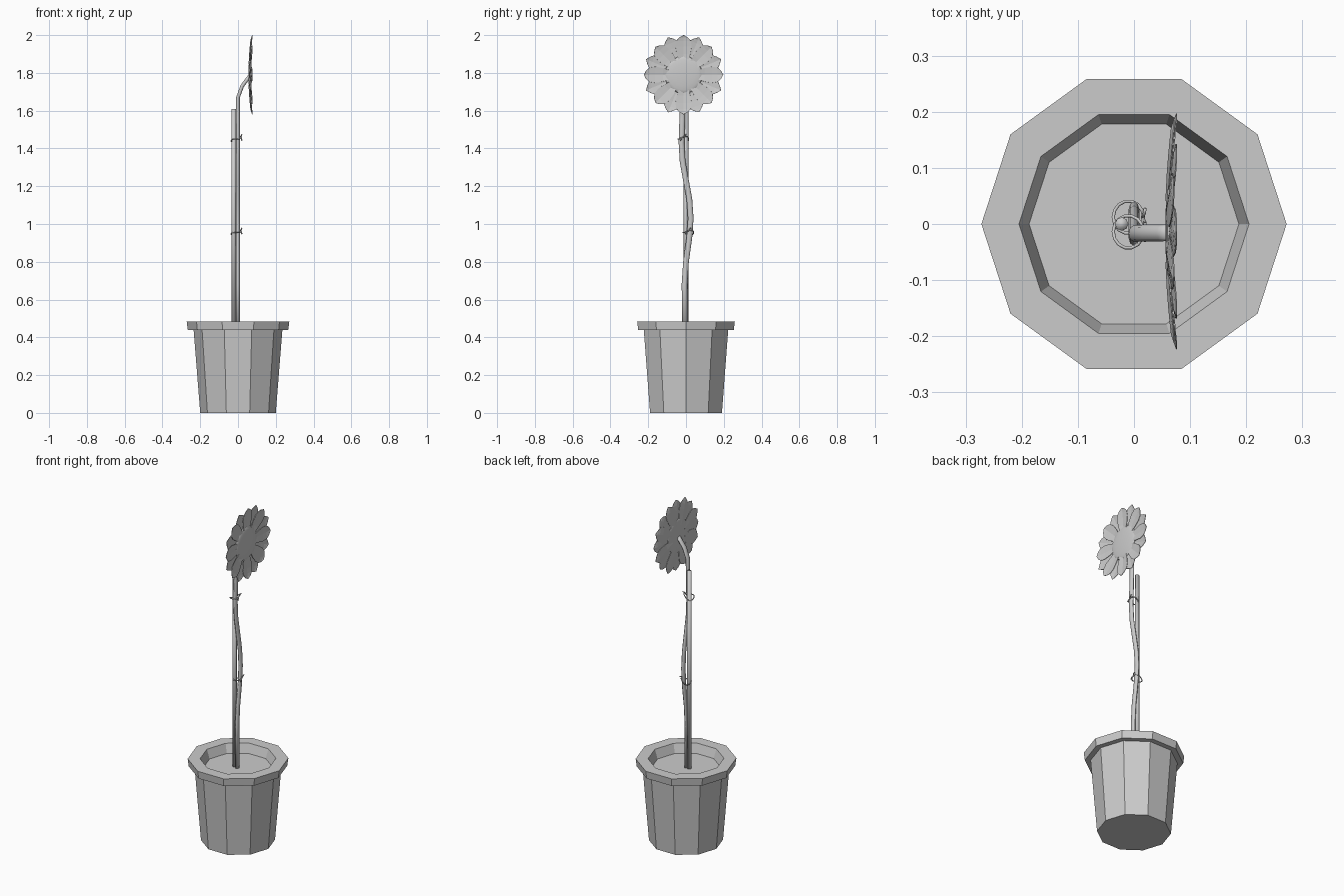
import bpy, bmesh, math
from mathutils import Vector

if "Cube" in bpy.data.objects:
    bpy.data.objects.remove(bpy.data.objects["Cube"])

def make_object(name, bm, smooth=False):
    bmesh.ops.recalc_face_normals(bm, faces=bm.faces)
    me = bpy.data.meshes.new(name)
    bm.to_mesh(me)
    bm.free()
    for p in me.polygons:
        p.use_smooth = smooth
    ob = bpy.data.objects.new(name, me)
    bpy.context.collection.objects.link(ob)
    return ob

def skin(bm, rings, closed=False):
    n = len(rings[0])
    pairs = list(zip(rings, rings[1:]))
    if closed:
        pairs.append((rings[-1], rings[0]))
    for a, b in pairs:
        for i in range(n):
            j = (i + 1) % n
            bm.faces.new((a[i], a[j], b[j], b[i]))
    if not closed:
        bm.faces.new(rings[0])
        bm.faces.new(rings[-1])

def lathe(name, profile, sides):
    bm = bmesh.new()
    rings = [[bm.verts.new((r * math.cos(math.tau * i / sides),
                            r * math.sin(math.tau * i / sides), z))
              for i in range(sides)] for r, z in profile]
    skin(bm, rings)
    return make_object(name, bm)

def tube(name, points, radius, sides, closed=False, flat=1.0):
    pts = [Vector(p) for p in points]
    n = len(pts)
    bm = bmesh.new()
    rings = []
    for k, p in enumerate(pts):
        if closed:
            d = pts[(k + 1) % n] - pts[k - 1]
        else:
            d = pts[min(k + 1, n - 1)] - pts[max(k - 1, 0)]
        d.normalize()
        ref = Vector((0, 0, 1)) if closed else Vector((0, 1, 0))
        side = (ref - d * ref.dot(d)).normalized()
        up = d.cross(side)
        rings.append([bm.verts.new(p + radius * (side * math.cos(math.tau * i / sides)
                      + up * flat * math.sin(math.tau * i / sides))) for i in range(sides)])
    skin(bm, rings, closed)
    return make_object(name, bm, True)

# Ten-sided pot with thick rim, and the soil inside it
lathe("pot", [(0.20, 0), (0.235, 0.44), (0.266, 0.44), (0.272, 0.485),
              (0.205, 0.485), (0.187, 0.43)], 10)
lathe("soil", [(0.186, 0.42), (0.187, 0.432)], 10)

# Straight support stake
tube("stake", [(-0.022, 0, 0.42), (-0.022, 0, 1.61)], 0.012, 8)

# Wavy stem, bending forward into the flower
tube("stem", [(0, -0.004, 0.42), (0, -0.008, 0.68), (0, 0, 0.80), (0, 0.018, 0.93),
              (0, 0.025, 1.03), (0, 0.018, 1.13), (0, 0.0, 1.23), (0, -0.018, 1.33),
              (0, -0.024, 1.43), (0, -0.02, 1.55), (0, -0.017, 1.67),
              (0.022, -0.016, 1.73), (0.048, -0.016, 1.765), (0.064, -0.015, 1.785)],
     0.015, 8, flat=0.65)

# Wire ties looping round stake and stem, each with two loose ends
for label, z, yc, tilt in (("lower", 0.955, 0.012, 0.3), ("upper", 1.45, -0.014, 0.4)):
    loop = []
    for i in range(14):
        a = math.tau * i / 14
        x = -0.01 + 0.027 * math.cos(a)
        loop.append((x, yc + 0.029 * math.sin(a), z + tilt * (x + 0.01) + 0.006 * math.sin(2 * a)))
    tube(label + "_tie", loop, 0.003, 5, closed=True)
    for s in (-1, 1):
        tube(f"{label}_tie_end_{'left' if s < 0 else 'right'}",
             [(0.015, yc, z + tilt * 0.025), (0.019, yc + s * 0.008, z + 0.012 + s * 0.008),
              (0.02, yc + s * 0.016, z + 0.008 + s * 0.016)], 0.003, 5)

# Flower facing +x: two alternating layers of thin, cupped petals
CENTRE = Vector((0.062, -0.013, 1.79))
OUTLINE = [(0.06, 0.020), (0.11, 0.036), (0.15, 0.043), (0.18, 0.038), (0.198, 0.022)]

def petals(name, count, phase, x_off, tip):
    bm = bmesh.new()
    for k in range(count):
        a = math.pi / 2 + math.tau * (k + phase) / count
        out = Vector((0, math.cos(a), math.sin(a)))
        across = Vector((0, -math.sin(a), math.cos(a)))
        def vert(r, w, dx):
            cup = 0.012 * (r / 0.21) ** 2
            return bm.verts.new(CENTRE + out * r + across * w + Vector((x_off + cup + dx, 0, 0)))
        rows = [[vert(r, -w, 0.002), vert(r, 0, -0.002), vert(r, w, 0.002)] for r, w in OUTLINE]
        for p, q in zip(rows, rows[1:]):
            for i in (0, 1):
                bm.faces.new((p[i], p[i + 1], q[i + 1], q[i]))
        end = vert(tip, 0, 0.001)
        for i in (0, 1):
            bm.faces.new((rows[-1][i], rows[-1][i + 1], end))
    ob = make_object(name, bm)
    mod = ob.modifiers.new("thickness", 'SOLIDIFY')
    mod.thickness = 0.002
    mod.offset = 0

petals("front_petals", 8, 0, 0.001, 0.21)
petals("back_petals", 8, 0.5, -0.004, 0.215)

# Domed seed disc
bm = bmesh.new()
bmesh.ops.create_uvsphere(bm, u_segments=20, v_segments=10, radius=1)
for v in bm.verts:
    x, y, z = v.co
    v.co = CENTRE + Vector((z * (0.011 if z > 0 else 0.006), x * 0.1, y * 0.1))
make_object("seed_disc", bm, True)
